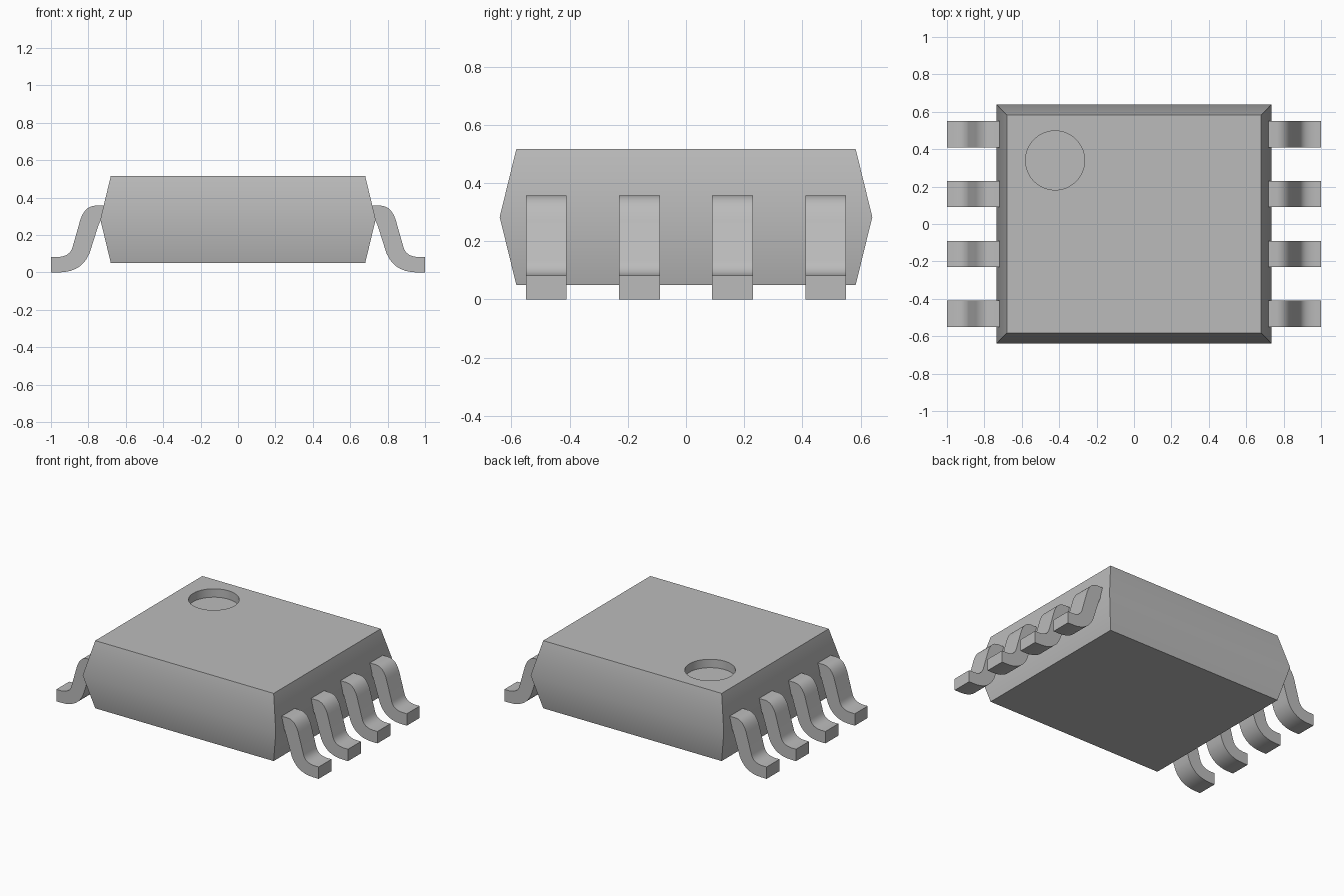
import bpy, bmesh
from math import radians
from mathutils import Vector

cube = bpy.data.objects.get("Cube")
if cube:
    bpy.data.objects.remove(cube, do_unlink=True)

grey = bpy.data.materials.new("plain grey")
grey.use_nodes = True
GREY = (0.5, 0.5, 0.5, 1)
grey.diffuse_color = GREY
grey.node_tree.nodes["Principled BSDF"].inputs["Base Color"].default_value = GREY


def make_object(name, bm):
    bmesh.ops.recalc_face_normals(bm, faces=bm.faces)
    mesh = bpy.data.meshes.new(name)
    bm.to_mesh(mesh)
    bm.free()
    mesh.materials.append(grey)
    obj = bpy.data.objects.new(name, mesh)
    bpy.context.collection.objects.link(obj)
    return obj


def activate(obj):
    bpy.ops.object.select_all(action="DESELECT")
    obj.select_set(True)
    bpy.context.view_layer.objects.active = obj


def smooth(obj):
    activate(obj)
    bpy.ops.object.shade_smooth_by_angle(angle=radians(32))


def bend(start, control, end, steps=8):
    """Points along a rounded corner."""
    a, b, c = Vector(start), Vector(control), Vector(end)
    ts = [i / steps for i in range(steps + 1)]
    return [a * (1 - t) ** 2 + b * 2 * t * (1 - t) + c * t * t for t in ts]


# Package body: three stacked rectangles, widest at the parting line
bm = bmesh.new()
rings = []
for hx, hy, z in ((0.68, 0.583, 0.05), (0.736, 0.64, 0.283), (0.68, 0.583, 0.516)):
    rings.append([bm.verts.new((sx * hx, sy * hy, z))
                  for sx, sy in ((-1, -1), (1, -1), (1, 1), (-1, 1))])
for low, high in zip(rings, rings[1:]):
    for i in range(4):
        j = (i + 1) % 4
        bm.faces.new((low[i], low[j], high[j], high[i]))
bm.faces.new(rings[0])
bm.faces.new(rings[-1])
body = make_object("package_body", bm)

# Round orientation dimple cut into the top
bm = bmesh.new()
bmesh.ops.create_cone(bm, cap_ends=True, segments=48, radius1=0.158, radius2=0.158, depth=0.2)
cutter = make_object("dimple_cutter", bm)
cutter.location = (-0.422, 0.34, 0.558)
cutter.hide_render = True
cut = body.modifiers.new("dimple", "BOOLEAN")
cut.operation = "DIFFERENCE"
cut.object = cutter
cut.solver = "EXACT"
activate(body)
bpy.ops.object.modifier_apply(modifier=cut.name)
bpy.data.objects.remove(cutter, do_unlink=True)
smooth(body)

# Gull-wing lead outline, seen from the front
outline = [Vector((0.70, 0.357))]
outline += bend((0.765, 0.357), (0.822, 0.353), (0.845, 0.275))
outline += bend((0.885, 0.134), (0.90, 0.083), (0.97, 0.082))
outline += [Vector((1.0, 0.082)), Vector((1.0, 0.0))]
outline += bend((0.96, 0.0), (0.82, 0.0), (0.785, 0.13))
outline += bend((0.747, 0.25), (0.737, 0.28), (0.72, 0.282), 5)
outline += [Vector((0.70, 0.282))]


def lead(name, side, y):
    bm = bmesh.new()
    face = bm.faces.new([bm.verts.new((side * p.x, y - 0.07, p.y)) for p in outline])
    extruded = bmesh.ops.extrude_face_region(bm, geom=[face], use_keep_orig=True)
    verts = [g for g in extruded["geom"] if isinstance(g, bmesh.types.BMVert)]
    bmesh.ops.translate(bm, verts=verts, vec=(0, 0.14, 0))
    smooth(make_object(name, bm))


# Four leads along each side
for side, label in ((1, "left"), (-1, "right")):
    for i in range(4):
        lead(f"{label}_lead_{i + 1}", side, -0.48 + 0.32 * i)
